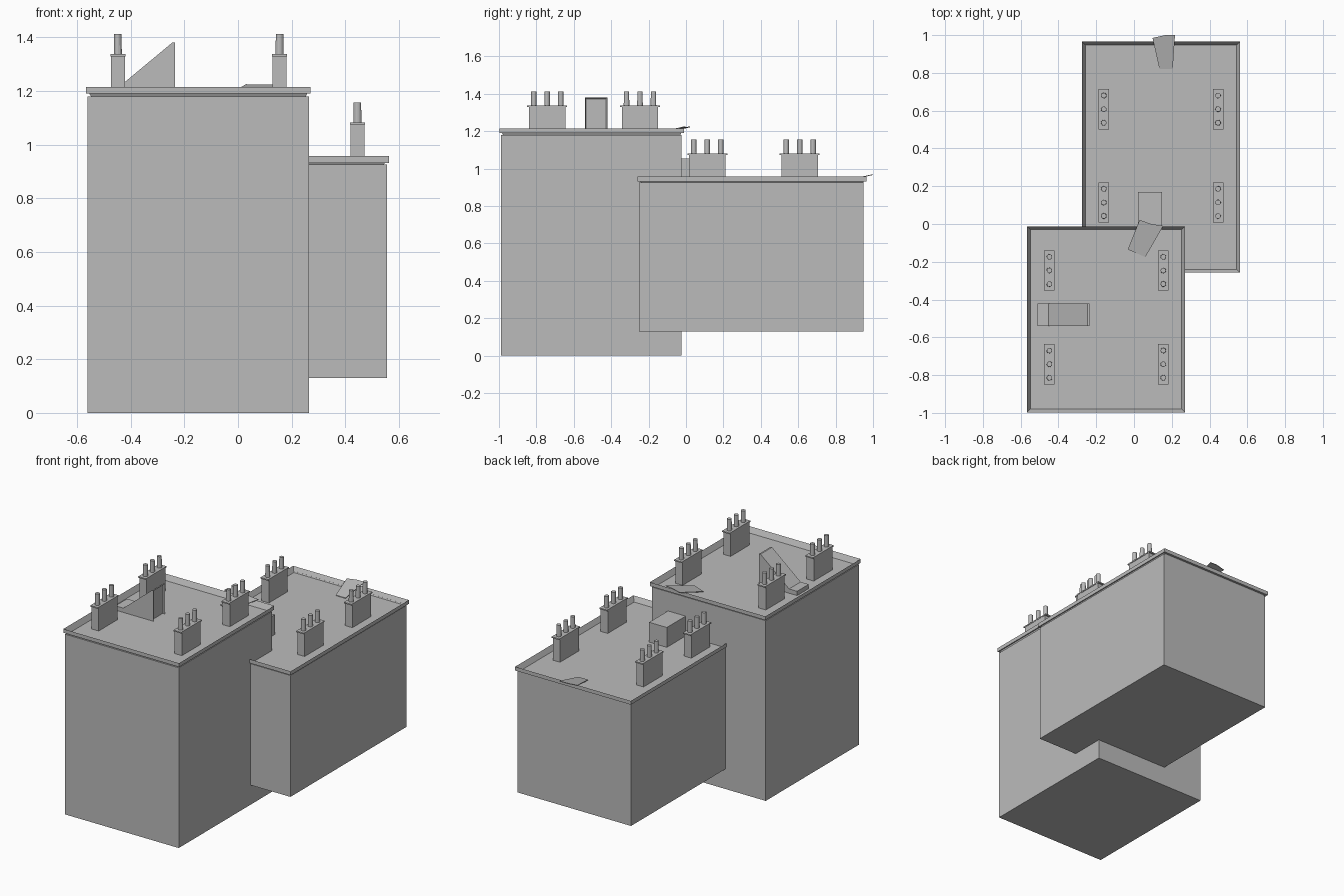
import bpy, bmesh, math
from mathutils import Vector

if "Cube" in bpy.data.objects:
    bpy.data.objects.remove(bpy.data.objects["Cube"], do_unlink=True)

grey = bpy.data.materials.new("concrete_grey")
grey.use_nodes = True
COLOUR = (0.5, 0.5, 0.5, 1)
grey.diffuse_color = COLOUR
grey.node_tree.nodes["Principled BSDF"].inputs["Base Color"].default_value = COLOUR


def finish(name, bm):
    bmesh.ops.recalc_face_normals(bm, faces=bm.faces)
    mesh = bpy.data.meshes.new(name)
    bm.to_mesh(mesh)
    bm.free()
    mesh.materials.append(grey)
    obj = bpy.data.objects.new(name, mesh)
    bpy.context.collection.objects.link(obj)
    return obj


def add_box(bm, x, y, z):
    """Add a box spanning the three (low, high) ranges."""
    verts = bmesh.ops.create_cube(bm, size=1)["verts"]
    for v in verts:
        v.co = [sum(r) / 2 + c * (r[1] - r[0]) for r, c in zip((x, y, z), v.co)]
    return list({f for v in verts for f in v.link_faces})


def extrude_outline(bm, points, offset):
    """Raise a solid from a flat outline."""
    face = bm.faces.new([bm.verts.new(p) for p in points])
    new = bmesh.ops.extrude_face_region(bm, geom=[face], use_keep_orig=True)["geom"]
    moved = [g for g in new if isinstance(g, bmesh.types.BMVert)]
    bmesh.ops.translate(bm, verts=moved, vec=Vector(offset))


def block(name, x, y, z, lip, roof, inset):
    """Building body with an overhanging lip and a sunken roof."""
    bm = bmesh.new()
    add_box(bm, x, y, (z[0], roof))
    finish(name + "_body", bm)

    bm = bmesh.new()
    lx, ly = lip
    faces = add_box(bm, lx, ly, (z[1] - 0.025, z[1]))
    top = max(faces, key=lambda f: f.calc_center_median().z)
    bottom = min(faces, key=lambda f: f.calc_center_median().z)
    bmesh.ops.inset_region(bm, faces=[top], thickness=inset)
    bmesh.ops.translate(bm, verts=top.verts, vec=(0, 0, roof - z[1]))
    bmesh.ops.delete(bm, geom=[bottom], context="FACES_ONLY")
    # underside of the overhang
    bm.faces.ensure_lookup_table()
    under = [(lx, (ly[0], y[0])), (lx, (y[1], ly[1])),
             ((lx[0], x[0]), y), ((x[1], lx[1]), y)]
    h = z[1] - 0.025
    for (a, b), (c, d) in under:
        bm.faces.new([bm.verts.new((px, py, h))
                      for px, py in ((a, c), (a, d), (b, d), (b, c))])
    finish(name + "_parapet", bm)


def chimney(name, x, y, base, top):
    """Brick stack with a thin cap and three round pots."""
    bm = bmesh.new()
    add_box(bm, (x - 0.026, x + 0.026), (y - 0.097, y + 0.097), (base, top - 0.008))
    add_box(bm, (x - 0.028, x + 0.028), (y - 0.107, y + 0.107), (top - 0.008, top))
    for step in (-1, 0, 1):
        pot = bmesh.ops.create_cone(bm, cap_ends=True, segments=12, radius1=0.015,
                                    radius2=0.014, depth=0.075)["verts"]
        bmesh.ops.translate(bm, verts=pot, vec=(x, y + step * 0.072, top + 0.037))
    finish(name, bm)


def sheet(name, points):
    """Thin loose sheet lying across a roof edge."""
    bm = bmesh.new()
    extrude_outline(bm, points, (0, 0, 0.004))
    finish(name, bm)


TALL_ROOF, LOW_ROOF = 1.18, 0.925
block("tall_block", (-0.56, 0.264), (-0.99, -0.025), (0, 1.215),
      ((-0.567, 0.271), (-0.997, -0.012)), TALL_ROOF, 0.026)
block("low_block", (-0.267, 0.555), (-0.25, 0.95), (0.13, 0.957),
      ((-0.276, 0.562), (-0.258, 0.965)), LOW_ROOF, 0.026)

# Chimneys on both roofs
for side, x in (("right", -0.448), ("left", 0.155)):
    for end, y in (("front", -0.742), ("back", -0.246)):
        chimney(f"tall_chimney_{end}_{side}", x, y, TALL_ROOF, 1.337)
for side, x in (("right", -0.16), ("left", 0.445)):
    for end, y in (("front", 0.114), ("back", 0.608)):
        chimney(f"low_chimney_{end}_{side}", x, y, LOW_ROOF, 1.082)

# Sloping stair housing with a recessed doorway
bm = bmesh.new()
profile = [(-0.51, TALL_ROOF), (-0.51, 1.208), (-0.452, 1.208),
           (-0.245, 1.38), (-0.235, 1.38), (-0.235, TALL_ROOF)]
extrude_outline(bm, [(x, -0.541, z) for x, z in profile], (0, 0.12, 0))
bmesh.ops.recalc_face_normals(bm, faces=bm.faces)
door = max(bm.faces, key=lambda f: f.normal.x)
bmesh.ops.inset_region(bm, faces=[door], thickness=0.009)
bmesh.ops.translate(bm, verts=door.verts, vec=(-0.01, 0, 0))
finish("stair_housing", bm)

# Plain box on the low roof
bm = bmesh.new()
add_box(bm, (0.02, 0.148), (-0.025, 0.17), (LOW_ROOF, 1.055))
finish("roof_box", bm)

# Loose sheets
sheet("tall_roof_sheet", [(-0.033, -0.135, 1.185), (0.06, -0.175, 1.183), (0.155, -0.01, 1.222),
                          (0.09, 0.0, 1.219), (0.03, 0.022, 1.221)])
sheet("low_roof_sheet", [(0.135, 0.82, 0.927), (0.205, 0.82, 0.927), (0.217, 1.0, 0.966),
                         (0.165, 1.0, 0.966), (0.098, 0.985, 0.963)])
